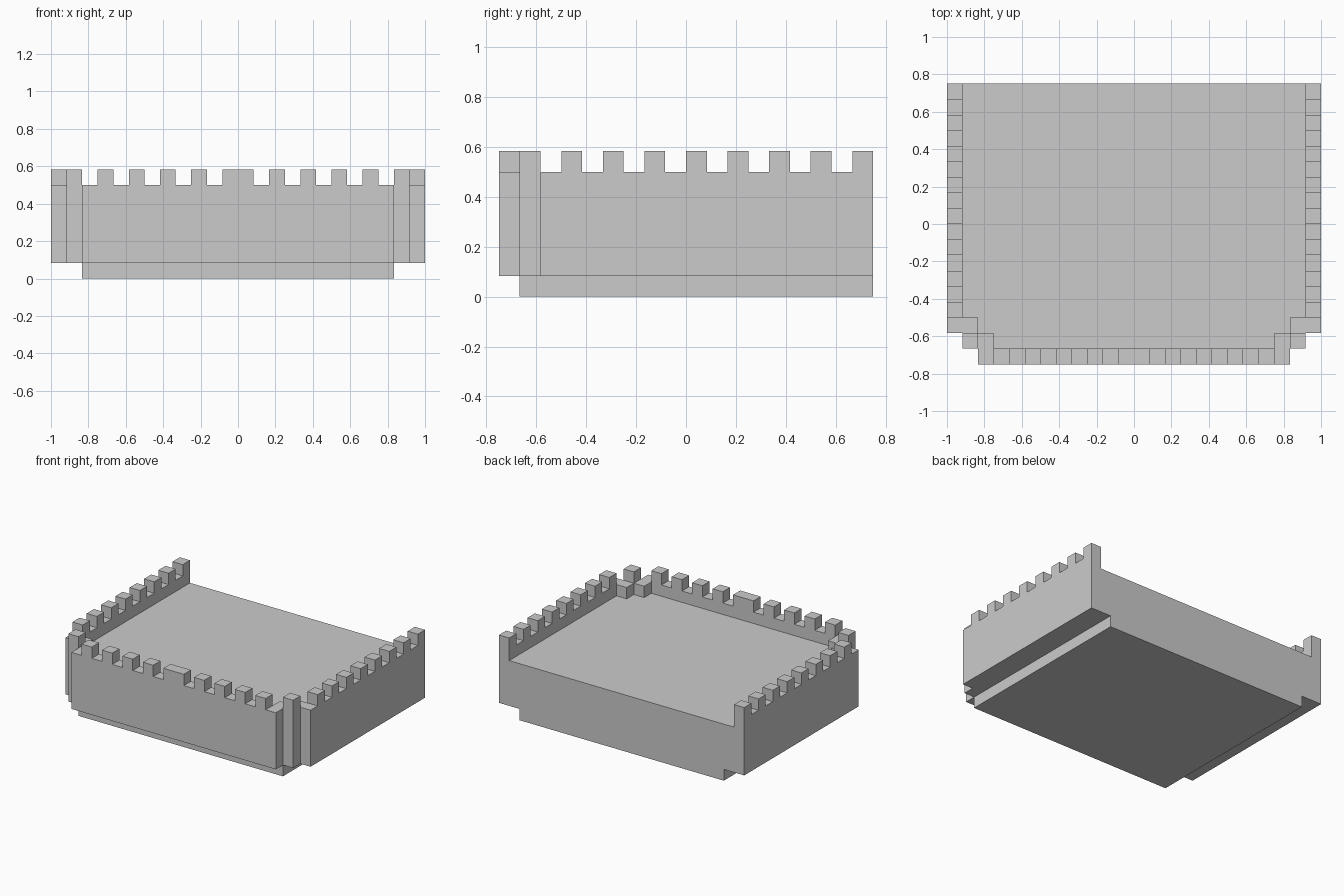
import bpy, bmesh
from math import radians

if "Cube" in bpy.data.objects:
    bpy.data.objects.remove(bpy.data.objects["Cube"])

U = 1 / 12                      # everything sits on a 1/12 unit grid
bm = bmesh.new()


def centre(f):
    c = f.calc_center_median() / U
    return abs(c.x), c.y        # mirrored in x


def half_width(y):
    # stepped front corners
    return 10 if y < -8 else 11 if y < -7 else 12


def is_wall(x, y):
    # one-unit rim, thickened at the stepped corners, open at the back
    inner = 0 if y < -8 else 9 if y < -7 else 10 if y < -6 else 11
    return x > inner


def is_merlon(x, y):
    if y < -8:                  # front wall: wide middle merlon, then alternating
        return x < 1 or (1 < x < 9 and int(x) % 2 == 0)
    if y < -7:                  # corner post
        return 10 < x < 11
    return x > 11 and y > -6 and int(y + 100) % 2 == 0


def extrude(z, dz, test):
    # raise or lower the cells at level z which pass the test
    bm.normal_update()
    faces = [f for f in bm.faces
             if abs(f.normal.z) > 0.9
             and abs(f.calc_center_median().z - z * U) < 1e-4
             and test(*centre(f))]
    res = bmesh.ops.extrude_face_region(bm, geom=faces)
    verts = [g for g in res["geom"] if isinstance(g, bmesh.types.BMVert)]
    bmesh.ops.translate(bm, verts=verts, vec=(0, 0, dz * U))


# Plan with stepped front corners, made of square cells
cells = {}
def vert(x, y):
    if (x, y) not in cells:
        cells[x, y] = bm.verts.new((x * U, y * U, U))
    return cells[x, y]

for y in range(-9, 9):
    w = half_width(y + 0.5)
    for x in range(-w, w):
        bm.faces.new([vert(x, y), vert(x + 1, y),
                      vert(x + 1, y + 1), vert(x, y + 1)])

extrude(1, 4, lambda x, y: True)                    # platform
extrude(5, 1, is_wall)                              # parapet wall
extrude(6, 1, is_merlon)                            # merlons
extrude(1, -1, lambda x, y: x < 10 and y > -8)      # recessed foundation

# Merge flat areas into clean faces
bmesh.ops.recalc_face_normals(bm, faces=bm.faces[:])
bmesh.ops.dissolve_limit(bm, angle_limit=radians(1),
                         verts=bm.verts[:], edges=bm.edges[:])

mesh = bpy.data.meshes.new("battlement_platform")
bm.to_mesh(mesh)
bm.free()
obj = bpy.data.objects.new("battlement_platform", mesh)
bpy.context.collection.objects.link(obj)
